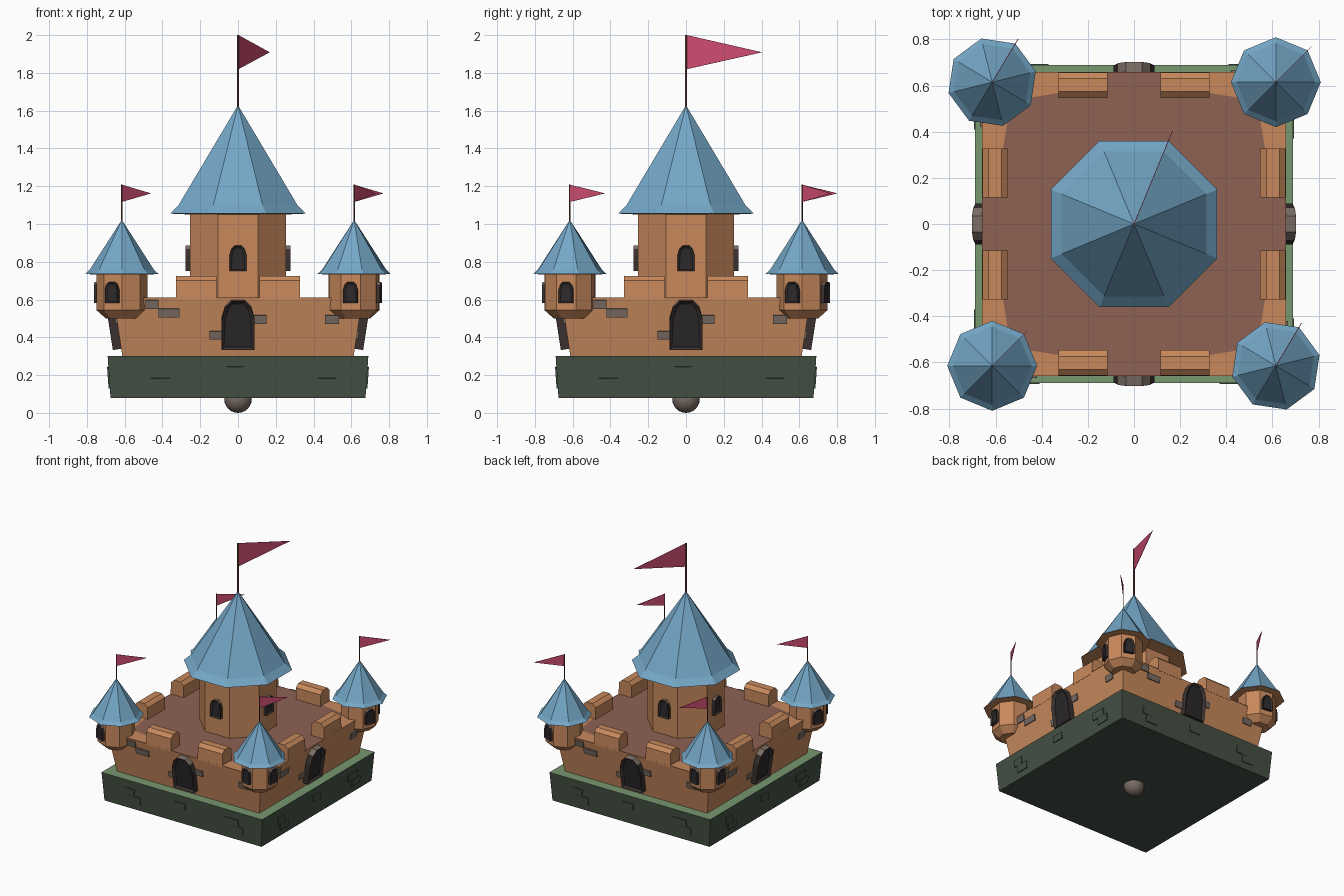
import bpy, bmesh, math
from mathutils import Matrix, Vector

if "Cube" in bpy.data.objects:
    bpy.data.objects.remove(bpy.data.objects["Cube"])

def mat(name, r, g, b):
    lin = [((c / 255 + 0.055) / 1.055) ** 2.4 for c in (r, g, b)]
    m = bpy.data.materials.new(name)
    m.diffuse_color = (*lin, 1)
    m.use_nodes = True
    m.node_tree.nodes["Principled BSDF"].inputs["Base Color"].default_value = m.diffuse_color
    return m

WALL = mat("sandy_orange", 200, 137, 92)
FLOOR = mat("floor_brown", 143, 97, 83)
ROOF = mat("roof_blue", 116, 167, 199)
FLAG = mat("flag_pink", 208, 78, 114)
POLE = mat("pole_brown", 112, 72, 62)
GRASS = mat("grass_green", 119, 151, 112)
BASE = mat("dark_green", 68, 80, 68)
FRAME = mat("frame_dark", 56, 48, 47)
HOLE = mat("opening_black", 44, 40, 43)
STONE = mat("stone_grey", 122, 108, 100)

def finish(name, bm, mats, M=Matrix()):
    bmesh.ops.recalc_face_normals(bm, faces=bm.faces)
    bm.transform(M)
    me = bpy.data.meshes.new(name)
    bm.to_mesh(me)
    bm.free()
    for m in mats:
        me.materials.append(m)
    ob = bpy.data.objects.new(name, me)
    bpy.context.collection.objects.link(ob)
    return ob

def lathe(name, rings, n, mats, M=Matrix(), idx=None, cap_low=0, cap_top=0):
    """Stack of n-sided rings (radius, z); idx gives the material of each band."""
    bm = bmesh.new()
    loops = []
    for r, z in rings:
        if r == 0:
            loops.append([bm.verts.new((0, 0, z))] * n)
        else:
            loops.append([bm.verts.new((r * math.cos(math.tau * i / n),
                                        r * math.sin(math.tau * i / n), z)) for i in range(n)])
    for k in range(len(rings) - 1):
        a, b = loops[k], loops[k + 1]
        for i in range(n):
            j = (i + 1) % n
            vs = list(dict.fromkeys([a[i], a[j], b[j], b[i]]))
            bm.faces.new(vs).material_index = idx[k] if idx else 0
    if rings[0][0]:
        bm.faces.new(loops[0]).material_index = cap_low
    if rings[-1][0]:
        bm.faces.new(loops[-1]).material_index = cap_top
    return finish(name, bm, mats, M)

def prism(name, pts, y0, y1, mats, M=Matrix()):
    """Outline in x/z extruded along y."""
    bm = bmesh.new()
    f = bm.faces.new([bm.verts.new((x, y0, z)) for x, z in pts])
    ext = bmesh.ops.extrude_face_region(bm, geom=[f])["geom"]
    bmesh.ops.translate(bm, verts=[v for v in ext if isinstance(v, bmesh.types.BMVert)],
                        vec=(0, y1 - y0, 0))
    return finish(name, bm, mats, M)

def rect(x0, x1, z0, z1):
    return [(x0, z0), (x1, z0), (x1, z1), (x0, z1)]

def arch(name, w, h, depth, rim, M):
    """Arched frame facing -y with a recessed dark opening and stone top."""
    bm = bmesh.new()
    half = [(w, 0), (w, .62 * h), (.78 * w, .87 * h), (.4 * w, h)]
    pts = half + [(-x, z) for x, z in reversed(half)]
    f = bm.faces.new([bm.verts.new((x, .03, z)) for x, z in pts])
    ext = bmesh.ops.extrude_face_region(bm, geom=[f])["geom"]
    bmesh.ops.translate(bm, verts=[v for v in ext if isinstance(v, bmesh.types.BMVert)],
                        vec=(0, -depth - .03, 0))
    bmesh.ops.recalc_face_normals(bm, faces=bm.faces)
    bm.normal_update()
    for face in bm.faces:
        if face.normal.z > .5:
            face.material_index = 2
    front = min(bm.faces, key=lambda q: q.calc_center_median().y)
    bmesh.ops.inset_individual(bm, faces=[front], thickness=rim)
    front.material_index = 1
    for v in front.verts:
        v.co.y += depth * .4
    finish(name, bm, [FRAME, HOLE, STONE], M)

def rot_z(deg):
    return Matrix.Rotation(math.radians(deg), 4, 'Z')

SQ = math.sqrt(2)

# Base slab, supporting ball, main keep
lathe("base_slab", [(.675 * SQ, .08), (.69 * SQ, .30)], 4, [BASE, GRASS], rot_z(45), cap_top=1)
lathe("keep_wall", [(.612 * SQ, .30), (.66 * SQ, .61)], 4, [WALL, FLOOR], rot_z(45), cap_top=1)
bm = bmesh.new()
bmesh.ops.create_uvsphere(bm, u_segments=20, v_segments=12, radius=.073)
ball = finish("bottom_ball", bm, [STONE], Matrix.Translation((0, 0, .073)))
for p in ball.data.polygons:
    p.use_smooth = True

# Parts repeated on all four sides, drawn for the front
slope = math.atan(.048 / .31)
slab_slope = math.atan(.015 / .22)
wall_frame = Matrix.Translation((0, -.612, .30)) @ Matrix.Rotation(slope, 4, 'X')
slab_frame = Matrix.Translation((0, -.675, .08)) @ Matrix.Rotation(slab_slope, 4, 'X')
wall_bricks = [(-.49, -.42, .555), (-.42, -.31, .51), (.08, .15, .475),
               (-.15, -.08, .39), (.46, .535, .475)]
slab_bricks = [(-.49, -.41, .185, .24), (-.46, -.36, .13, .184), (-.06, .03, .195, .245),
               (.37, .485, .185, .24), (.42, .52, .13, .184)]
merlon = [(.66, .60), (.657, .70), (.63, .725), (.575, .725), (.547, .70), (.547, .60)]
for k, side in enumerate(("front", "right", "back", "left")):
    R = rot_z(90 * k)
    arch(side + "_door", .088, .262, .045, .02,
         R @ wall_frame @ Matrix.Translation((0, 0, .04)))
    for x0, x1, z in wall_bricks:
        prism(side + "_wall_brick", rect(x0, x1, z - .30, z - .255), .01, -.009,
              [STONE], R @ wall_frame)
    for x0, x1, z0, z1 in slab_bricks:
        prism(side + "_base_brick", rect(x0, x1, z0 - .08, z1 - .08), .01, -.007,
              [BASE], R @ slab_frame)
    for s in (-1, 1):
        # chamfered merlon, its profile runs outward, extruded along the wall
        prism(side + "_merlon", merlon, s * .115, s * .327, [WALL], R @ rot_z(-90))
        # strip of wall top between merlon and corner turret
        bm = bmesh.new()
        top = [(.327, -.66), (.60, -.66), (.60, -.54), (.50, -.54), (.327, -.568)]
        bm.faces.new([bm.verts.new((s * x, y, .613)) for x, y in top])
        ob = finish(side + "_wall_top", bm, [WALL], R)
        for p in ob.data.polygons:
            if p.normal.z < 0:
                p.flip()

def tower(name, x, y, s, rot, body, eave, windows, win):
    """Octagonal tower: body rings, flared roof, pole, pennant and arched windows."""
    M = Matrix.Translation((x, y, 0)) @ rot_z(rot)
    lathe(name + "_body", body, 8, [WALL], M)
    apex = eave + .287 * s
    lathe(name + "_roof", [(.12 * s, eave - .003 * s), (.195 * s, eave), (.170 * s, eave + .023 * s),
                           (0, apex)], 8, [ROOF, WALL], M, idx=[1, 0, 0], cap_low=1)
    top = apex + .186 * s
    lathe(name + "_pole", [(.0033 * s, apex - .02), (.0033 * s, top)], 6, [POLE], M)
    prism(name + "_flag", [(0, top), (0, top - .091 * s), (.218 * s, top - .046 * s)],
          -.0015, .0015, [FLAG], M @ rot_z(45))
    w, h, depth, z = win
    for a in windows:
        arch(name + "_window", w, h, depth, w * .3,
             M @ rot_z(a + 90) @ Matrix.Translation((0, -.1245 * s, z)))

# Central tower and four corner turrets
tower("main_tower", 0, 0, 2, 22.5, [(.276, .60), (.276, 1.055)], 1.055,
      [-22.5, 67.5, 157.5, 247.5], (.045, .135, .03, .75))
for name, sx, sy, rot, turn in (("back_right_turret", 1, 1, 0, 0), ("front_left_turret", -1, -1, 0, 180),
                                ("front_right_turret", 1, -1, 14, -90), ("back_left_turret", -1, 1, 14, 90)):
    tower(name, .615 * sx, .615 * sy, 1, rot,
          [(.085, .50), (.135, .545), (.135, .737)], .735,
          [turn - 22.5, turn + 67.5], (.038, .112, .02, .582))
